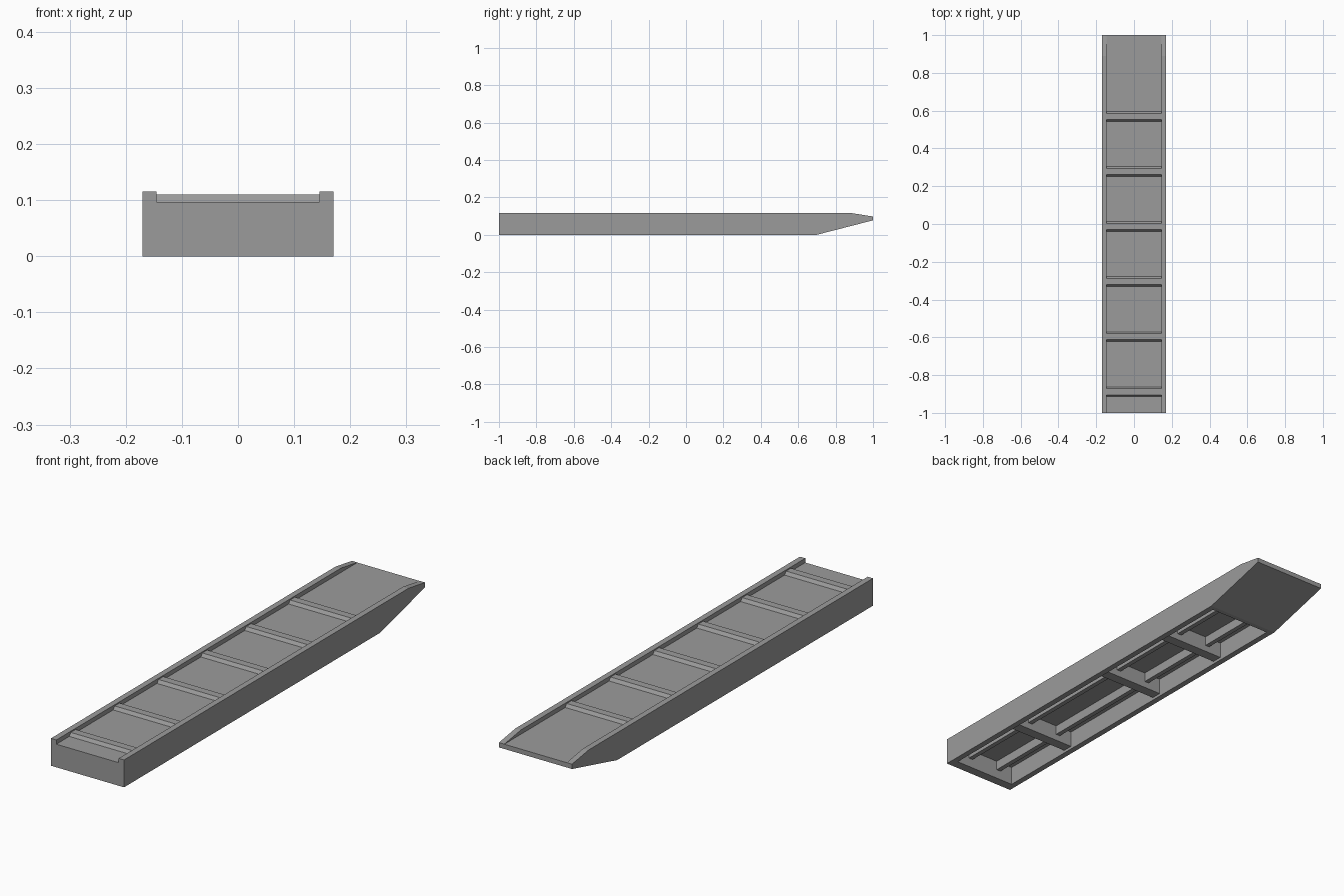
import bpy
import bmesh

cube = bpy.data.objects.get("Cube")
if cube:
    bpy.data.objects.remove(cube, do_unlink=True)

grey = bpy.data.materials.new("plain grey")
grey.use_nodes = True
colour = (0.33, 0.33, 0.33, 1)
grey.diffuse_color = colour
grey.node_tree.nodes["Principled BSDF"].inputs["Base Color"].default_value = colour


def prism(name, profile, x0, x1):
    """Extrude a side profile of (y, z) points from x0 to x1."""
    bm = bmesh.new()
    face = bm.faces.new([bm.verts.new((x0, y, z)) for y, z in profile])
    grown = bmesh.ops.extrude_face_region(bm, geom=[face])["geom"]
    moved = [v for v in grown if isinstance(v, bmesh.types.BMVert)]
    bmesh.ops.translate(bm, verts=moved, vec=(x1 - x0, 0, 0))
    bmesh.ops.recalc_face_normals(bm, faces=bm.faces)
    mesh = bpy.data.meshes.new(name)
    bm.to_mesh(mesh)
    bm.free()
    mesh.materials.append(grey)
    obj = bpy.data.objects.new(name, mesh)
    bpy.context.collection.objects.link(obj)
    return obj


def box(name, x0, x1, y0, y1, z0, z1):
    return prism(name, [(y0, z0), (y1, z0), (y1, z1), (y0, z1)], x0, x1)


def carve(obj, cutter):
    """Subtract the cutter from the object and discard it."""
    mod = obj.modifiers.new("carve", "BOOLEAN")
    mod.operation = "DIFFERENCE"
    mod.solver = "EXACT"
    mod.object = cutter
    graph = bpy.context.evaluated_depsgraph_get()
    mesh = bpy.data.meshes.new_from_object(obj.evaluated_get(graph))
    obj.modifiers.clear()
    obj.data = mesh
    bpy.data.objects.remove(cutter, do_unlink=True)


HALF, INNER = 0.17, 0.145
DECK, UNDER, TOP = 0.097, 0.08, 0.115

# Tapered body with side rails above and a hollow underside
body = prism("ramp_body", [(-1, 0), (0.7, 0), (1, 0.077), (1, DECK + 0.0005),
                           (0.89, TOP), (-1, TOP)], -HALF, HALF)
carve(body, box("deck_cutter", -INNER, INNER, -1.1, 1.1, DECK, 0.2))
carve(body, box("hollow_cutter", -INNER, INNER, -0.96, 0.68, -0.1, UNDER))

# Bevelled grip strips across the deck
for i in range(6):
    y = -0.914 + i * 0.2915
    prism(f"grip_strip_{i + 1}",
          [(y, DECK - 0.002), (y, DECK), (y + 0.01, 0.11), (y + 0.042, 0.11),
           (y + 0.052, DECK), (y + 0.052, DECK - 0.002)], -INNER, INNER)

# Long stringers and cross beams inside the hollow
for side, name in ((1, "left"), (-1, "right")):
    x = side * 0.075
    box(f"{name}_stringer", x - 0.01, x + 0.01, -0.965, 0.685, 0.04, UNDER + 0.002)
for i, y in enumerate((-0.6, -0.03, 0.36)):
    box(f"cross_beam_{i + 1}", -INNER - 0.002, INNER + 0.002,
        y - 0.022, y + 0.022, 0.012, UNDER + 0.002)
